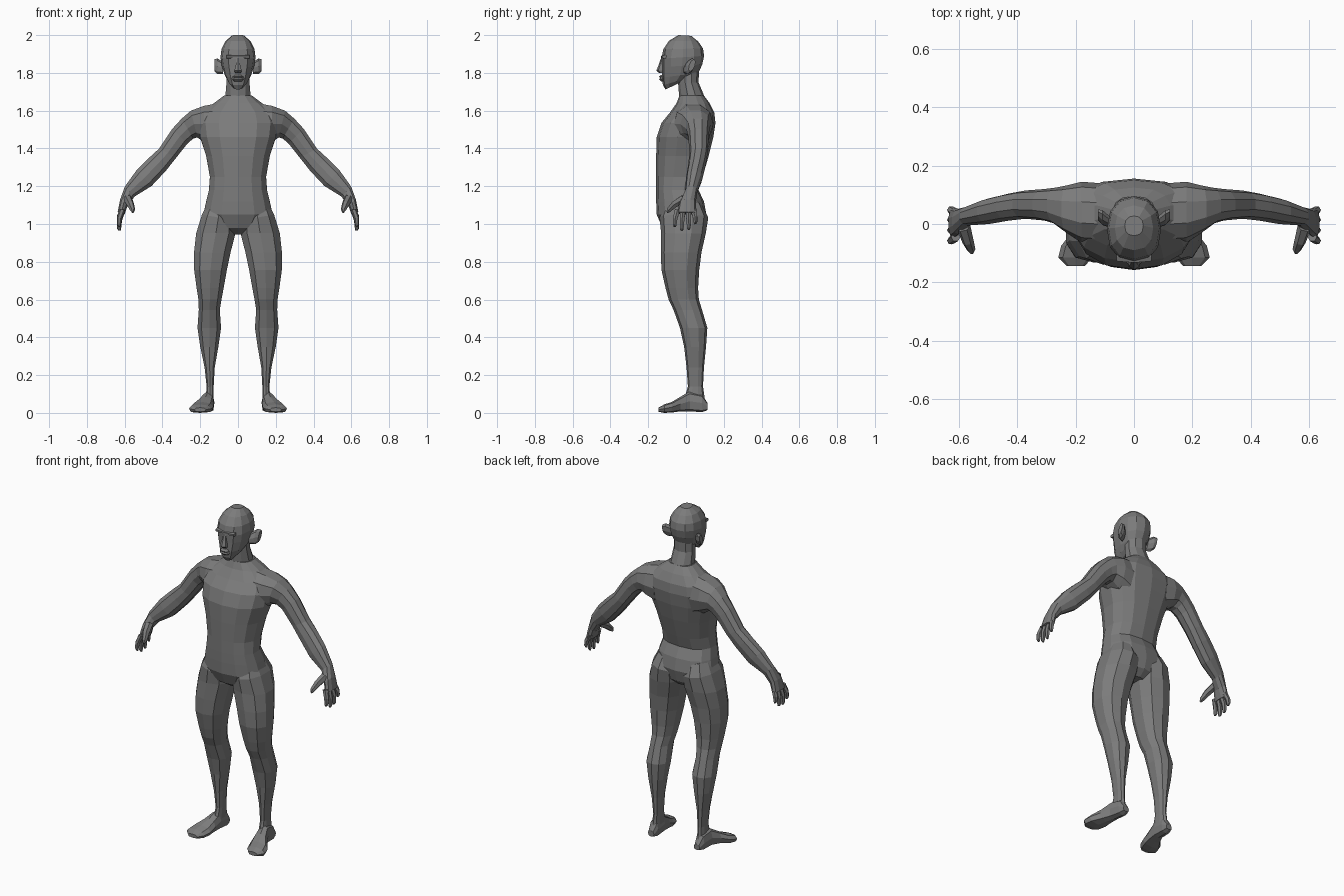
import bpy, bmesh, math
from mathutils import Vector as V

grey = bpy.data.materials.new("clay_grey")
grey.diffuse_color = (0.2, 0.2, 0.2, 1)


def loft(name, rings, n=10, front=1.0, back=1.0, mirror=False):
    """Skin a list of (centre, u, v) rings; v points to the back of the section."""
    bm = bmesh.new()
    loops = []
    for c, u, v in rings:
        loop = []
        for i in range(n):
            a = 2 * math.pi * i / n + math.pi / 2
            ca, sa = math.cos(a), math.sin(a)
            p = back if sa > 0 else front
            ca = math.copysign(abs(ca) ** p, ca) if abs(ca) > 1e-6 else 0
            sa = math.copysign(abs(sa) ** p, sa) if abs(sa) > 1e-6 else 0
            loop.append(bm.verts.new(V(c) + V(u) * ca + V(v) * sa))
        loops.append(loop)
    for a, b in zip(loops, loops[1:]):
        for i in range(n):
            bm.faces.new((a[i], a[(i + 1) % n], b[(i + 1) % n], b[i]))
    bm.faces.new(loops[0])
    bm.faces.new(loops[-1])
    bmesh.ops.recalc_face_normals(bm, faces=bm.faces)
    me = bpy.data.meshes.new(name)
    bm.to_mesh(me)
    bm.free()
    me.materials.append(grey)
    ob = bpy.data.objects.new(name, me)
    bpy.context.collection.objects.link(ob)
    if mirror:
        ob.modifiers.new("mirror", 'MIRROR').use_mirror_merge = False
    return ob


def level(z, hw, yf, yb, zb=None):
    """Centred ring; zb tilts its back edge."""
    zb = z if zb is None else zb
    return ((0, (yf + yb) / 2, (z + zb) / 2), (hw, 0, 0), (0, (yb - yf) / 2, (zb - z) / 2))


def limb(xo, zo, xi, zi, yf, yb):
    """Limb ring between an outer and an inner point in the front plane."""
    return (((xo + xi) / 2, (yf + yb) / 2, (zo + zi) / 2),
            ((xo - xi) / 2, 0, (zo - zi) / 2), (0, (yb - yf) / 2, 0))


def tube(name, pts, radii):
    """Thin digit, round about its path."""
    pts = [V(p) for p in pts]
    d = (pts[-1] - pts[0]).normalized()
    u = d.cross(V((1, 0, 0))).normalized()
    v = d.cross(u)
    loft(name, [(p, u * r, v * r) for p, r in zip(pts, radii)], n=6, mirror=True)


# Trunk
loft("torso", [level(*r) for r in (
    (0.945, 0.05, -0.07, 0.05), (0.98, 0.13, -0.125, 0.09), (1.05, 0.187, -0.155, 0.108),
    (1.12, 0.172, -0.158, 0.095), (1.18, 0.157, -0.158, 0.066), (1.25, 0.152, -0.158, 0.088),
    (1.36, 0.172, -0.158, 0.12), (1.46, 0.205, -0.155, 0.145), (1.535, 0.215, -0.13, 0.156),
    (1.59, 0.195, -0.085, 0.15), (1.64, 0.13, -0.05, 0.125), (1.68, 0.075, -0.035, 0.095))],
    n=14, front=0.9, back=0.8)

# Neck
loft("neck", [level(*r) for r in (
    (1.58, 0.09, -0.06, 0.14), (1.67, 0.071, -0.036, 0.1),
    (1.75, 0.064, -0.042, 0.066), (1.82, 0.06, -0.05, 0.07))], n=10)

# Head, with the lower rings tilted up towards the nape
loft("head", [level(*r) for r in (
    (1.712, 0.03, -0.108, -0.02, 1.755), (1.735, 0.052, -0.122, 0.02, 1.775),
    (1.775, 0.07, -0.128, 0.066, 1.80), (1.83, 0.086, -0.128, 0.086, 1.845),
    (1.875, 0.093, -0.13, 0.096, 1.89), (1.925, 0.087, -0.12, 0.09, 1.93),
    (1.97, 0.066, -0.09, 0.064, 1.967), (2.0, 0.032, -0.04, 0.028, 1.996))],
    n=12, front=0.85, back=0.9)
loft("nose", [level(*r) for r in (
    (1.80, 0.018, -0.143, -0.115), (1.812, 0.022, -0.157, -0.115),
    (1.845, 0.013, -0.144, -0.115), (1.885, 0.01, -0.13, -0.115))], n=6)
loft("lips", [level(*r) for r in (
    (1.755, 0.02, -0.132, -0.11), (1.765, 0.03, -0.143, -0.11),
    (1.772, 0.032, -0.136, -0.11), (1.78, 0.028, -0.144, -0.11),
    (1.79, 0.015, -0.133, -0.11))], n=8)
loft("brow", [((x, -0.112, 1.885), (0, 0.024 - abs(x) * 0.1, 0), (0, 0, 0.01))
              for x in (-0.06, -0.03, 0, 0.03, 0.06)], n=6)
loft("ear", [((0.08, 0.005, 1.825), (0, 0.018, 0), (0, 0.008, 0.032)),
             ((0.108, 0.022, 1.835), (0, 0.024, 0), (0, 0.012, 0.042)),
             ((0.124, 0.032, 1.84), (0, 0.016, 0), (0, 0.01, 0.032))], n=8, mirror=True)

# Arm from the shoulder blade down to the knuckles
loft("arm", [limb(*r) for r in (
    (0.10, 1.645, 0.13, 1.40, -0.07, 0.14), (0.18, 1.63, 0.18, 1.43, -0.065, 0.145),
    (0.25, 1.603, 0.215, 1.455, -0.03, 0.132),
    (0.30, 1.56, 0.235, 1.45, 0.0, 0.125), (0.35, 1.505, 0.265, 1.425, 0.012, 0.12),
    (0.42, 1.40, 0.325, 1.35, 0.018, 0.115), (0.475, 1.35, 0.38, 1.28, 0.012, 0.105),
    (0.54, 1.285, 0.455, 1.20, 0.0, 0.088), (0.60, 1.20, 0.545, 1.145, -0.005, 0.06),
    (0.625, 1.13, 0.582, 1.10, -0.035, 0.052), (0.638, 1.065, 0.6, 1.05, -0.048, 0.056))],
    n=10, front=0.9, back=0.9, mirror=True)

# Fingers and thumb
for i, (y, z) in enumerate(((-0.06, 0.985), (-0.022, 0.965), (0.015, 0.97), (0.05, 1.0))):
    tube(f"finger_{i + 1}", [(0.612, y * 0.75, 1.075), (0.628, y * 0.95, (1.075 + z) / 2),
                             (0.63, y, z + 0.01), (0.628, y, z)], (0.016, 0.014, 0.011, 0.006))
tube("thumb", [(0.585, -0.01, 1.135), (0.57, -0.06, 1.105), (0.558, -0.09, 1.075),
               (0.556, -0.1, 1.062)], (0.024, 0.02, 0.014, 0.006))

# Leg from the hip to the ankle
loft("leg", [limb(*r) for r in (
    (0.16, 1.12, 0.03, 1.08, -0.11, 0.085), (0.195, 1.05, 0.012, 1.02, -0.14, 0.118),
    (0.226, 0.95, 0.008, 0.955, -0.132, 0.105), (0.237, 0.85, 0.035, 0.85, -0.133, 0.082),
    (0.236, 0.757, 0.055, 0.757, -0.13, 0.07), (0.222, 0.66, 0.073, 0.66, -0.108, 0.064),
    (0.212, 0.60, 0.085, 0.60, -0.092, 0.068), (0.21, 0.545, 0.094, 0.545, -0.066, 0.085),
    (0.217, 0.45, 0.087, 0.45, -0.032, 0.113), (0.202, 0.35, 0.102, 0.35, -0.01, 0.106),
    (0.178, 0.24, 0.122, 0.24, 0.003, 0.095), (0.167, 0.14, 0.128, 0.14, 0.01, 0.09),
    (0.172, 0.07, 0.128, 0.07, -0.01, 0.1))],
    n=10, front=0.85, back=0.9, mirror=True)

# Foot, from heel to toes: y, inner x, outer x, sole z, top z
foot = ((0.115, 0.133, 0.172, 0.015, 0.05), (0.085, 0.125, 0.182, 0.004, 0.1),
        (0.02, 0.126, 0.19, 0.008, 0.115), (-0.03, 0.128, 0.215, 0.008, 0.085),
        (-0.075, 0.13, 0.25, 0.002, 0.058), (-0.115, 0.142, 0.26, 0.0, 0.045),
        (-0.145, 0.17, 0.23, 0.006, 0.028))
loft("foot", [(((a + b) / 2, y, (s + t) / 2), ((b - a) / 2, 0, 0), (0, 0, (t - s) / 2))
              for y, a, b, s, t in foot], n=8, front=0.6, back=0.9, mirror=True)
